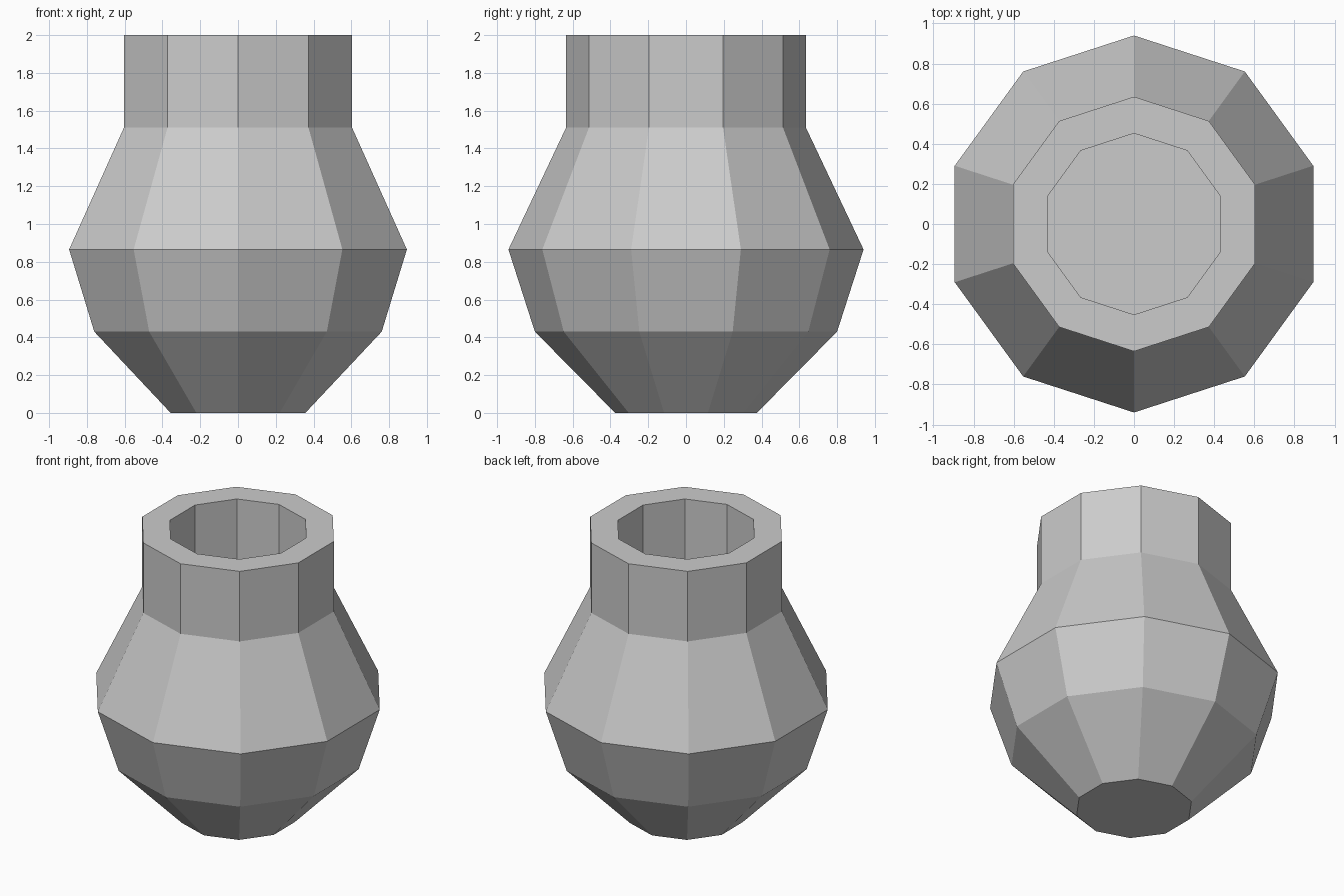
import bpy
import bmesh
import math

SIDES = 10

cube = bpy.data.objects.get("Cube")
if cube:
    bpy.data.objects.remove(cube, do_unlink=True)

# Plain grey clay
clay = bpy.data.materials.new("grey_clay")
clay.use_nodes = True
colour = (0.6, 0.6, 0.6, 1)
clay.diffuse_color = colour
clay.node_tree.nodes["Principled BSDF"].inputs["Base Color"].default_value = colour

# Radius and height: foot, belly, shoulder, neck, rim, then the well down to its floor
profile = [(0.375, 0), (0.80, 0.43), (0.94, 0.865), (0.635, 1.51),
           (0.635, 2), (0.452, 2), (0.452, 1.1)]


def ring(bm, radius, z):
    """One ten-sided loop with a corner at the back and front."""
    angles = [math.pi / 2 + math.tau * i / SIDES for i in range(SIDES)]
    return [bm.verts.new((radius * math.cos(a), radius * math.sin(a), z)) for a in angles]


# Faceted vase body, closed by a foot and a well floor
bm = bmesh.new()
rings = [ring(bm, r, z) for r, z in profile]
for low, high in zip(rings, rings[1:]):
    for i in range(SIDES):
        j = (i + 1) % SIDES
        bm.faces.new((low[i], low[j], high[j], high[i]))
bm.faces.new(reversed(rings[0]))
bm.faces.new(rings[-1])
bmesh.ops.recalc_face_normals(bm, faces=bm.faces)

mesh = bpy.data.meshes.new("vase")
bm.to_mesh(mesh)
bm.free()
mesh.materials.append(clay)
vase = bpy.data.objects.new("vase", mesh)
bpy.context.collection.objects.link(vase)
